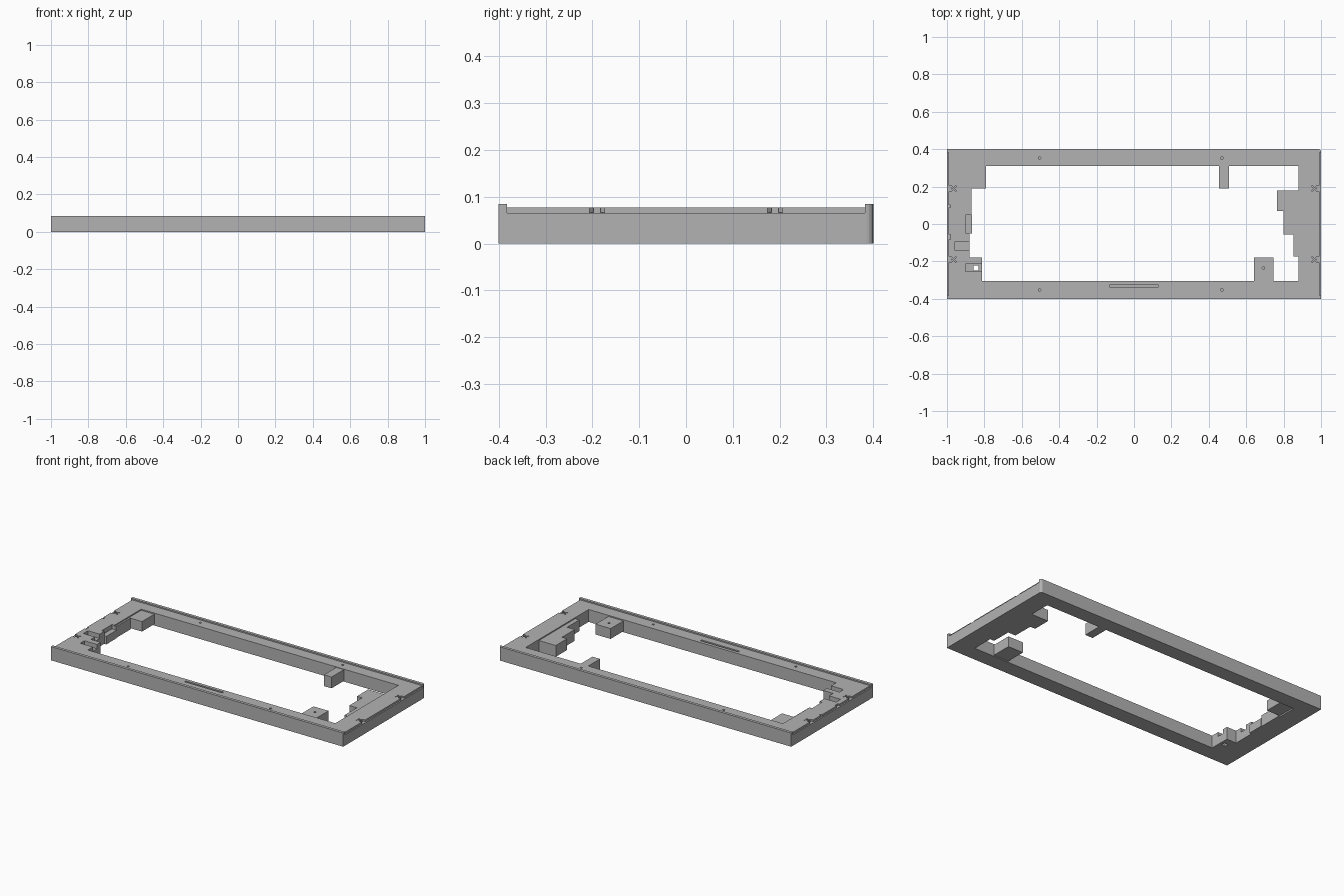
import bpy, bmesh, math
from mathutils import Matrix, Vector

old = bpy.data.objects.get("Cube")
if old:
    bpy.data.objects.remove(old, do_unlink=True)

grey = bpy.data.materials.new("plain grey")
grey.use_nodes = True
COLOUR = (0.45, 0.45, 0.45, 1)
grey.diffuse_color = COLOUR
grey.node_tree.nodes["Principled BSDF"].inputs["Base Color"].default_value = COLOUR

DECK, STEP, RIM, LIP = 0.077, 0.066, 0.085, 0.382


def finish(name, bm):
    mesh = bpy.data.meshes.new(name)
    bm.to_mesh(mesh)
    bm.free()
    mesh.materials.append(grey)
    ob = bpy.data.objects.new(name, mesh)
    bpy.context.collection.objects.link(ob)
    return ob


def box(name, x, y, z, turn=0):
    """Box spanning three (low, high) ranges, turned about its own centre."""
    bm = bmesh.new()
    size = [b - a for a, b in (x, y, z)]
    mid = Vector([(a + b) / 2 for a, b in (x, y, z)])
    bmesh.ops.create_cube(bm, size=1, matrix=Matrix.Translation(mid)
                          @ Matrix.Rotation(turn, 4, "Z") @ Matrix.Diagonal((*size, 1)))
    return finish(name, bm)


def pin(name, x, y, low, radius=0.007):
    bm = bmesh.new()
    bmesh.ops.create_cone(bm, cap_ends=True, segments=16, radius1=radius, radius2=radius,
                          depth=0.2, matrix=Matrix.Translation((x, y, low + 0.1)))
    return finish(name, bm)


def carve(ob, cutters):
    """Subtract every cutter, then bake the result and drop the cutters."""
    for c in cutters:
        c.hide_render = True
        mod = ob.modifiers.new("cut", "BOOLEAN")
        mod.operation, mod.solver, mod.object = "DIFFERENCE", "EXACT", c
    graph = bpy.context.evaluated_depsgraph_get()
    baked = bpy.data.meshes.new_from_object(ob.evaluated_get(graph))
    ob.modifiers.clear()
    ob.data = baked
    for c in cutters:
        bpy.data.objects.remove(c, do_unlink=True)


# Main frame with one rounded corner
frame = box("frame", (-1, 1), (-0.4, 0.4), (0, RIM))
bm = bmesh.new()
bm.from_mesh(frame.data)
corner = [e for e in bm.edges if all(v.co.x > 0.9 and v.co.y > 0.3 for v in e.verts)]
bmesh.ops.bevel(bm, geom=corner, offset=0.014, segments=4, profile=0.5, affect="EDGES")
bm.to_mesh(frame.data)
bm.free()

UP = 0.2
cuts = [
    # Deck channel between the lips, and the central opening
    box("channel", (-1.1, 1.1), (-LIP, LIP), (DECK, UP)),
    box("opening", (-0.88, 0.88), (-0.305, 0.31), (-0.1, UP)),
    # Long slot in the front rail
    box("slot", (-0.13, 0.13), (-0.338, -0.325), (0.05, UP)),
    # Pockets in the right end
    box("pocket", (-0.96, -0.87), (-0.14, -0.095), (0.05, UP)),
    box("pocket", (-0.897, -0.87), (-0.05, 0.05), (0.05, UP)),
    box("pocket", (-0.9, -0.87), (-0.255, -0.215), (0.05, UP)),
]
for side in (-1, 1):
    # Lowered strip along each end
    cuts.append(box("step", sorted((side * 0.992, side * 1.1)), (-LIP, LIP), (STEP, UP)))
    for y in (-0.19, 0.19):
        # End notches and cross-shaped recesses
        cuts.append(box("notch", sorted((side * 0.977, side * 1.1)),
                        (y - 0.016, y + 0.016), (STEP, UP)))
        for turn in (-1, 1):
            cuts.append(box("cross", (side * 0.965 - 0.02, side * 0.965 + 0.02),
                            (y - 0.003, y + 0.003), (STEP + 0.001, UP), turn * math.pi / 4))
    # Screw holes in the long rails
    for x in (-0.505, 0.47):
        cuts.append(pin("hole", x, side * 0.352, 0.03))
for y, half in ((0.095, 0.006), (-0.07, 0.014)):
    cuts.append(box("notch", (-1.1, -0.981), (y - half, y + half), (STEP, UP)))
carve(frame, cuts)

# Mounting blocks standing inside the opening
blocks = {
    "back_right_block": ((-0.88, -0.79), (0.19, 0.31), (0.008, 0.07)),
    "back_left_block": ((0.455, 0.507), (0.19, 0.31), (0.004, 0.074)),
    "left_wide_step": ((0.765, 0.88), (0.07, 0.18), (0, 0.07)),
    "left_middle_step": ((0.80, 0.88), (-0.055, 0.07), (0, 0.07)),
    "left_narrow_step": ((0.852, 0.88), (-0.175, -0.055), (0, 0.07)),
    "right_edge_strip": ((-0.88, -0.87), (0.05, 0.19), (0, 0.07)),
    "right_edge_pad": ((-0.88, -0.866), (-0.05, 0.05), (0, 0.05)),
}
for name, spans in blocks.items():
    box(name, *spans)

# Front post with its screw hole
post = box("front_left_post", (0.642, 0.745), (-0.305, -0.18), (0.006, 0.07))
carve(post, [pin("hole", 0.692, -0.235, 0.02)])

# Front corner clip with a cross channel and a square through hole
clip = box("front_right_clip", (-0.88, -0.814), (-0.305, -0.18), (0, DECK))
carve(clip, [box("channel", (-0.9, -0.8), (-0.255, -0.215), (0.05, UP)),
             box("window", (-0.858, -0.832), (-0.248, -0.222), (-0.1, UP))])
